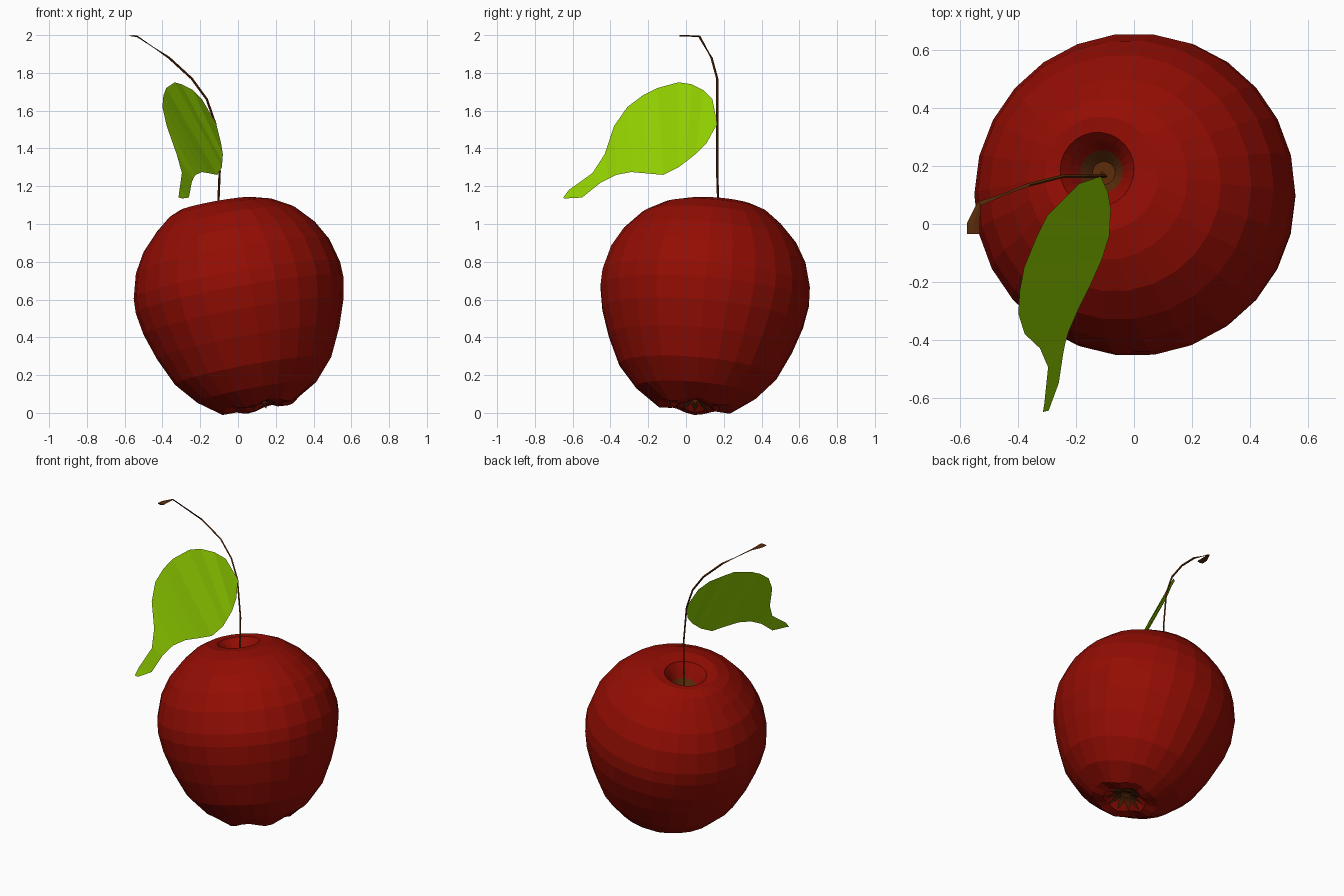
import bpy, bmesh, math
from mathutils import Vector

if "Cube" in bpy.data.objects:
    bpy.data.objects.remove(bpy.data.objects["Cube"])

def material(name, rgb):
    m = bpy.data.materials.new(name)
    m.diffuse_color = (*rgb, 1)
    m.use_nodes = True
    m.node_tree.nodes["Principled BSDF"].inputs["Base Color"].default_value = m.diffuse_color
    return m

RED = material("red skin", (0.29, 0.004, 0.001))
BROWN = material("brown", (0.10, 0.024, 0.003))
GREEN = material("leaf green", (0.28, 0.62, 0.0))

def make(name, bm, mats):
    bmesh.ops.recalc_face_normals(bm, faces=bm.faces)
    me = bpy.data.meshes.new(name)
    bm.to_mesh(me)
    bm.free()
    for m in mats:
        me.materials.append(m)
    ob = bpy.data.objects.new(name, me)
    bpy.context.collection.objects.link(ob)
    return ob

def bridge(bm, a, b, mat=0):
    n = len(a)
    for i in range(n):
        j = (i + 1) % n
        bm.faces.new((a[i], a[j], b[j], b[i])).material_index = mat

# Fruit frame: a leaning core axis
CENTRE = Vector((0.017, 0.095, 0.575))
AXIS = Vector((-0.20, 0.10, 1.12)).normalized()
TILT = Vector((0, 0, 1)).rotation_difference(AXIS)

def place(r, a, h):
    return CENTRE + TILT @ Vector((r * math.cos(a), r * math.sin(a), h))

# Apple body: lathe profile (radius, height), with both hollows
SEG = 26
profile = [(0.03, -0.49), (0.08, -0.51), (0.13, -0.55), (0.20, -0.55),
           (0.32, -0.475), (0.42, -0.36), (0.49, -0.21), (0.537, -0.07),
           (0.558, 0.05), (0.555, 0.13), (0.52, 0.26), (0.46, 0.365),
           (0.37, 0.46), (0.28, 0.52), (0.20, 0.547), (0.13, 0.54),
           (0.105, 0.505), (0.075, 0.455), (0.04, 0.41)]
bm = bmesh.new()
rings = []
for k, (r, h) in enumerate(profile):
    ring = []
    # the stem hollow sits off the core axis
    f = min(max((k - 12) / 3, 0), 1)
    shift = Vector((-0.05, 0.045, -0.01)) * f
    for i in range(SEG):
        a = 2 * math.pi * i / SEG
        lump = 0.012 * math.cos(5 * a) if k in (2, 3) else 0
        ring.append(bm.verts.new(place(r, a, h + lump) + shift))
    rings.append(ring)
for k in range(len(rings) - 1):
    bridge(bm, rings[k], rings[k + 1], 1 if k < 1 or k >= len(rings) - 2 else 0)
for ring in (rings[0], rings[-1]):
    bm.faces.new(ring).material_index = 1
make("apple_body", bm, [RED, BROWN])

# Calyx: star of dried sepals under the fruit
bm = bmesh.new()
for i in range(10):
    a = 2 * math.pi * i / 10
    bm.faces.new([bm.verts.new(place(r, a + d, h)) for r, d, h in
                  ((0.02, 0, -0.51), (0.07, -0.25, -0.53),
                   (0.12, 0, -0.56), (0.07, 0.25, -0.53))])
make("calyx", bm, [BROWN])

# Stem: thin four-sided tube along a bent path, flared at the cut end
path = [(-0.11, 0.175, 0.97, .006), (-0.097, 0.165, 1.28, .006),
        (-0.12, 0.165, 1.53, .006), (-0.165, 0.165, 1.66, .006),
        (-0.245, 0.165, 1.77, .006), (-0.365, 0.135, 1.88, .006),
        (-0.535, 0.07, 1.994, .009), (-0.555, 0.0, 1.996, .022),
        (-0.555, -0.035, 1.996, .022)]
bm = bmesh.new()
pts = [Vector(p[:3]) for p in path]
rings = []
for i, p in enumerate(pts):
    t = (pts[min(i + 1, len(pts) - 1)] - pts[max(i - 1, 0)]).normalized()
    u = t.cross(Vector((0, 1, 0)) if i < 6 else Vector((0, 0, 1))).normalized()
    v = t.cross(u)
    if i >= 6:
        u, v = -v, u
    w = path[i][3]
    thin = min(w, 0.004) if i >= 6 else w
    rings.append([bm.verts.new(p + o) for o in (u * thin, v * w, -u * thin, -v * w)])
for a, b in zip(rings, rings[1:]):
    bridge(bm, a, b)
bm.faces.new(rings[0])
bm.faces.new(rings[-1])
make("stem", bm, [BROWN])

# Leaf: sheet spanned between its upper and lower edges
upper = [(-0.19, 0.14, 1.66), (-0.24, 0.09, 1.71), (-0.30, 0.03, 1.74),
         (-0.335, -0.04, 1.75), (-0.38, -0.15, 1.72), (-0.395, -0.23, 1.68),
         (-0.40, -0.31, 1.62), (-0.378, -0.38, 1.52), (-0.325, -0.43, 1.37),
         (-0.297, -0.495, 1.27), (-0.31, -0.62, 1.18), (-0.315, -0.65, 1.14)]
lower = [(-0.09, 0.11, 1.43), (-0.08, 0.05, 1.37), (-0.083, 0.0, 1.33),
         (-0.085, -0.04, 1.30), (-0.11, -0.12, 1.26), (-0.15, -0.21, 1.268),
         (-0.19, -0.29, 1.275), (-0.225, -0.37, 1.26), (-0.237, -0.41, 1.24),
         (-0.245, -0.45, 1.22), (-0.26, -0.55, 1.14), (-0.295, -0.645, 1.135)]
bm = bmesh.new()
up = [bm.verts.new(p) for p in upper]
lo = [bm.verts.new(p) for p in lower]
bm.faces.new((bm.verts.new((-0.115, 0.165, 1.53)), up[0], lo[0]))
for i in range(len(up) - 1):
    bm.faces.new((up[i], up[i + 1], lo[i + 1], lo[i]))
make("leaf", bm, [GREEN])
